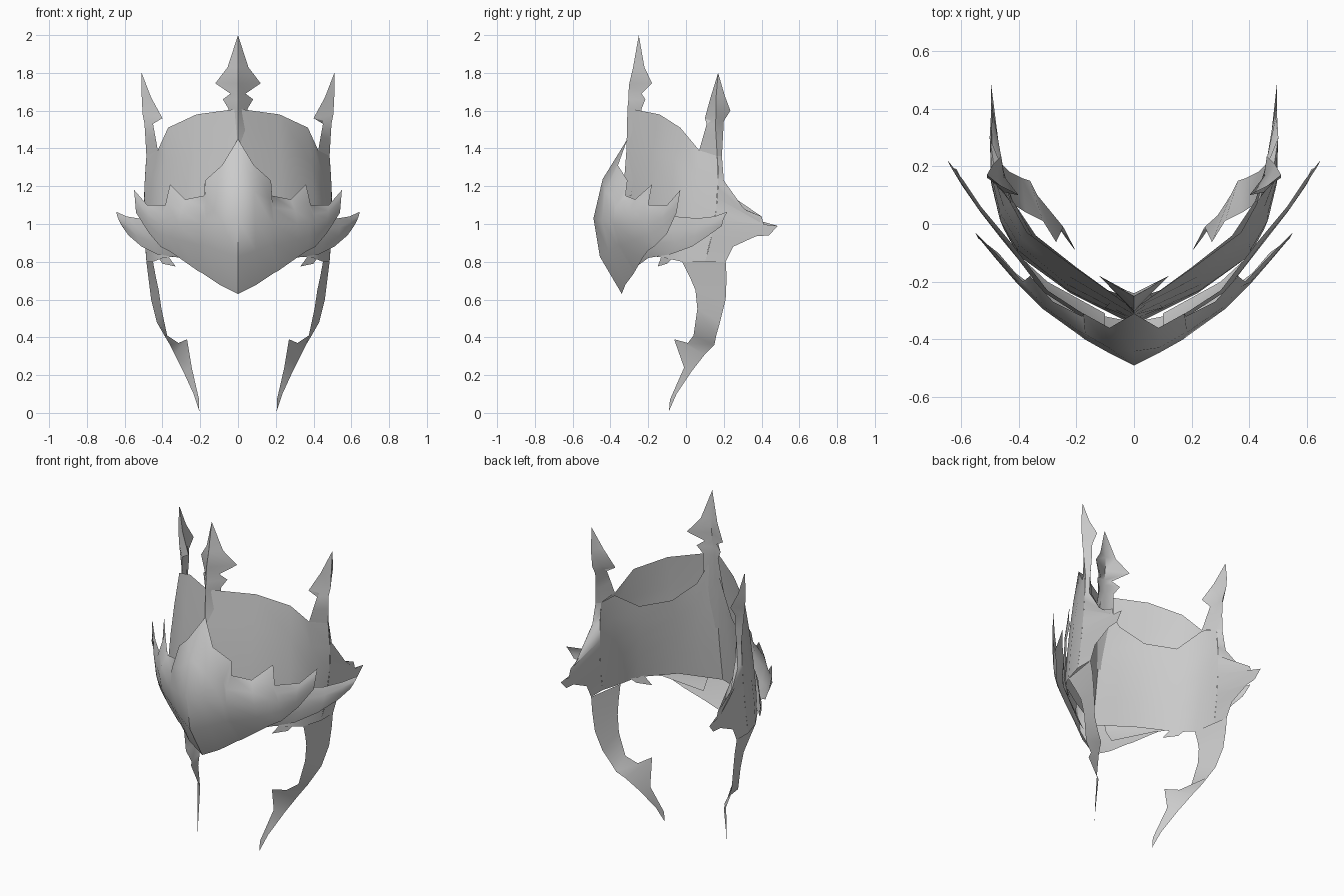
import bpy, bmesh, math
from mathutils import Vector

steel = bpy.data.materials.new("grey_steel")
steel.diffuse_color = (0.6, 0.6, 0.6, 1)
CORE = Vector((0, 0.1, 1.05))


def bend(a, b, c, n=5):
    """Smooth column of points passing through a, b and c."""
    a, b, c = Vector(a), Vector(b), Vector(c)
    out = []
    for i in range(n):
        t = i / (n - 1)
        out.append(a * (2 * t - 1) * (t - 1) + b * 4 * t * (1 - t) + c * t * (2 * t - 1))
    return out


def sheet(name, rows, inward=False, closed=False, angle=50):
    """Skin rows of points into a sheet and mirror it across x = 0."""
    bm = bmesh.new()
    grid = [[bm.verts.new(p) for p in r] for r in rows]
    n = len(rows[0])
    for r, s in zip(grid, grid[1:]):
        for j in range(n if closed else n - 1):
            k = (j + 1) % n
            bm.faces.new((r[j], r[k], s[k], s[j]))
    bmesh.ops.remove_doubles(bm, verts=bm.verts[:], dist=0.0005)
    bm.normal_update()
    if closed:
        bmesh.ops.recalc_face_normals(bm, faces=bm.faces[:])
    else:
        facing = sum(f.normal.dot(f.calc_center_median() - CORE) * f.calc_area() for f in bm.faces)
        if (facing < 0) != inward:
            bmesh.ops.reverse_faces(bm, faces=bm.faces[:])
    # mirrored half, sharing vertices that lie on the centre line
    twin = {v: v if abs(v.co.x) < 1e-4 else bm.verts.new((-v.co.x, v.co.y, v.co.z))
            for v in bm.verts[:]}
    for f in bm.faces[:]:
        vs = [twin[v] for v in reversed(f.verts)]
        if bm.faces.get(vs) is None:
            bm.faces.new(vs)
    mesh = bpy.data.meshes.new(name)
    bm.to_mesh(mesh)
    bm.free()
    mesh.materials.append(steel)
    ob = bpy.data.objects.new(name, mesh)
    bpy.context.collection.objects.link(ob)
    bpy.ops.object.select_all(action='DESELECT')
    ob.select_set(True)
    bpy.context.view_layer.objects.active = ob
    bpy.ops.object.shade_smooth_by_angle(angle=math.radians(angle))
    return ob


# Front visor: columns (top, middle, bottom) from the centre ridge to the side tip
sheet("front_visor", [bend(*c) for c in [
    ((0, -.31, 1.45), (0, -.49, 1.03), (0, -.34, .63)),
    ((.085, -.36, 1.31), (.09, -.445, 1.02), (.1, -.32, .68)),
    ((.175, -.31, 1.23), (.17, -.40, 1.02), (.19, -.275, .74)),
    ((.18, -.32, 1.15), (.19, -.385, 1.0), (.21, -.27, .75)),
    ((.28, -.27, 1.13), (.315, -.295, 1.0), (.31, -.23, .82)),
    ((.36, -.18, 1.21), (.38, -.23, 1.02), (.37, -.2, .86)),
    ((.385, -.20, 1.10), (.41, -.20, 1.0), (.41, -.17, .88)),
    ((.48, -.10, 1.10), (.475, -.125, 1.03), (.47, -.1, .95)),
    ((.55, -.03, 1.18), (.545, -.04, 1.12), (.54, -.05, 1.06))]])

# Swept plate behind the visor
sheet("rear_visor_wing", [bend(*c, 4) for c in [
    ((.1, -.36, .95), (.1, -.37, .85), (.1, -.31, .74)),
    ((.3, -.23, 1.0), (.32, -.23, .92), (.30, -.2, .82)),
    ((.43, -.06, 1.04), (.46, -.05, .94), (.43, -.08, .84)),
    ((.53, .06, 1.03), (.54, .05, .96), (.51, .03, .88)),
    ((.59, .15, 1.04), (.60, .14, 1.0), (.58, .12, .94)),
    ((.645, .22, 1.065), (.635, .2, 1.03), (.615, .19, .99))]])

# Outer crown panel with its stepped top edge
sheet("crown_panel", [bend(*c) for c in [
    ((0, -.295, 1.61), (0, -.33, 1.2), (0, -.35, .82)),
    ((.22, -.14, 1.58), (.23, -.21, 1.2), (.22, -.24, .84)),
    ((.37, -.03, 1.51), (.40, -.07, 1.15), (.40, -.11, .82)),
    ((.425, .07, 1.39), (.465, .04, 1.1), (.45, -.02, .80)),
    ((.485, .165, 1.36), (.497, .16, 1.08), (.485, .1, .8))]])

# Inner lining, dipping between the spikes
sheet("inner_lining", [bend(*c) for c in [
    ((0, -.26, 1.6), (0, -.30, 1.2), (0, -.35, .82)),
    ((.09, -.23, 1.42), (.1, -.25, 1.15), (.1, -.30, .83)),
    ((.2, -.15, 1.32), (.2, -.2, 1.1), (.22, -.24, .84)),
    ((.34, -.04, 1.29), (.36, -.07, 1.08), (.40, -.11, .82)),
    ((.42, .08, 1.38), (.43, .06, 1.1), (.45, -.02, .80)),
    ((.45, .165, 1.36), (.455, .17, 1.08), (.485, .1, .8))]], inward=True)

# Rear hooks: outer and inner skins that meet along the back edge
rear = [(.47, .19, 1.36), (.485, .2, 1.23), (.5, .3, 1.09), (.495, .39, 1.01), (.49, .4, 1.04),
        (.492, .415, .985), (.495, .485, .99), (.49, .44, .94), (.49, .37, .935),
        (.487, .25, .88), (.485, .21, .8)]
for name, side, ins in (("rear_hook_outer", bend((.485, .165, 1.36), (.497, .16, 1.08), (.485, .1, .8), 11), False),
                        ("rear_hook_inner", bend((.45, .165, 1.36), (.455, .17, 1.08), (.485, .1, .8), 11), True)):
    sheet(name, list(zip(side, rear)), inward=ins)

# Centre spike: ridge, wing and back of each level
levels = [(-.25, (0, -.25, 2.0), -.25), (-.28, (.055, -.22, 1.83), -.24),
          (-.30, (.12, -.18, 1.745), -.245), (-.305, (.04, -.235, 1.69), -.25),
          (-.305, (.08, -.215, 1.66), -.25), (-.31, (.05, -.235, 1.61), -.25),
          (-.315, (.07, -.26, 1.40), -.26), (-.33, (.1, -.29, 1.15), -.30)]
sheet("centre_spike", [[(0, r, w[2]), w] for r, w, b in levels])
sheet("centre_spike_back", [[(0, b, w[2]), w] for r, w, b in levels], inward=True)

# Side spikes: front wing, outer ridge, rear wing, inner spine
tip = (.51, .17, 1.8)
sheet("side_spikes", [
    [tip] * 4,
    [(.46, .13, 1.67), (.51, .16, 1.68), (.49, .205, 1.68), (.475, .168, 1.68)],
    [(.40, .10, 1.56), (.505, .16, 1.58), (.46, .235, 1.60), (.45, .165, 1.58)],
    [(.45, .11, 1.53), (.495, .155, 1.53), (.465, .20, 1.545), (.46, .16, 1.53)],
    [(.437, .09, 1.46), (.49, .16, 1.45), (.465, .195, 1.45), (.455, .16, 1.45)],
    [(.425, .07, 1.39), (.485, .165, 1.36), (.47, .19, 1.36), (.45, .165, 1.36)]], closed=True)

# Curved cheek guards: front edge and rear edge
cheek_front = [(.45, -.02, .80), (.435, .02, .72), (.42, .05, .65), (.405, .06, .55), (.375, .04, .41),
               (.315, .01, .37), (.27, -.063, .39), (.245, -.01, .24), (.206, -.085, .07), (.205, -.09, .01)]
cheek_rear = [(.485, .21, .80), (.475, .215, .72), (.46, .21, .60), (.43, .18, .48), (.39, .16, .41),
              (.36, .15, .36), (.335, .10, .31), (.29, .03, .22), (.235, -.05, .1), (.205, -.09, .01)]
sheet("cheek_guards", list(zip(cheek_front, cheek_rear)))

# Small spurs under the lower rim
sheet("rim_spurs", [[(.37, -.13, .83), (.42, -.07, .82)], [(.33, -.15, .775), (.40, -.10, .79)]])
